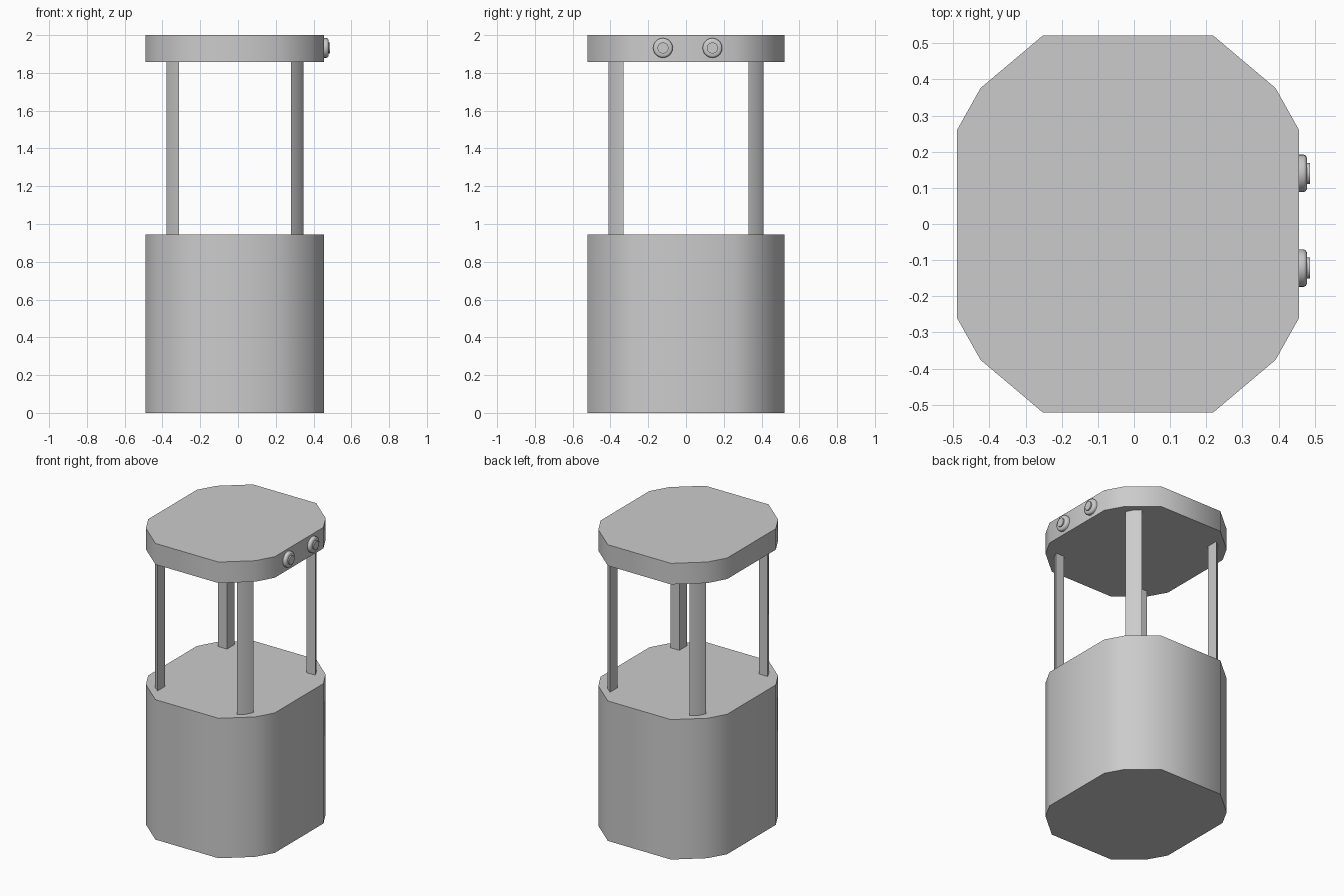
import bpy, bmesh, math

if "Cube" in bpy.data.objects:
    bpy.data.objects.remove(bpy.data.objects["Cube"])

CX = -0.0165  # centre of the eight-way symmetric housing outline


def finish(name, bm, angle):
    bmesh.ops.recalc_face_normals(bm, faces=bm.faces[:])
    me = bpy.data.meshes.new(name)
    bm.to_mesh(me)
    bm.free()
    ob = bpy.data.objects.new(name, me)
    bpy.context.collection.objects.link(ob)
    bpy.ops.object.select_all(action='DESELECT')
    bpy.context.view_layer.objects.active = ob
    ob.select_set(True)
    bpy.ops.object.shade_smooth_by_angle(angle=math.radians(angle))
    return ob


def prism(name, pts, z0, z1):
    bm = bmesh.new()
    low = [bm.verts.new((x + CX, y, z0)) for x, y in pts]
    high = [bm.verts.new((x + CX, y, z1)) for x, y in pts]
    bm.faces.new(low)
    bm.faces.new(high)
    n = len(pts)
    for i in range(n):
        j = (i + 1) % n
        bm.faces.new((low[i], low[j], high[j], high[i]))
    return finish(name, bm, 45)


# Housing outline: one quadrant mirrored into a closed loop
quad = [(0.473, 0.26), (0.408, 0.376), (0.236, 0.521)]
outline = (quad + [(-x, y) for x, y in reversed(quad)]
           + [(-x, -y) for x, y in quad] + [(x, -y) for x, y in reversed(quad)])
prism("lower_body", outline, 0, 0.945)
prism("top_cap", outline, 1.858, 2.0)

# Corner posts: wedge section with a slightly bowed outer face
wedge = [(0.297, 0.33), (0.363, 0.33), (0.339, 0.377), (0.297, 0.41)]
for sx, side in ((-1, "left"), (1, "right")):
    for sy, end in ((-1, "front"), (1, "back")):
        prism(f"{end}_{side}_post", [(x * sx, y * sy) for x, y in wedge], 0.945, 1.858)

# Stepped round knobs on the right side of the cap: (x, radius) profile
profile = [(0.45, 0.052), (0.469, 0.052), (0.475, 0.049), (0.479, 0.042),
           (0.479, 0.029), (0.487, 0.029)]
SEG = 24
for name, y in (("front_knob", -0.122), ("back_knob", 0.14)):
    bm = bmesh.new()
    rings = [[bm.verts.new((x, y + r * math.cos(math.tau * i / SEG),
                            1.932 + r * math.sin(math.tau * i / SEG)))
              for i in range(SEG)] for x, r in profile]
    for a, b in zip(rings, rings[1:]):
        for i in range(SEG):
            j = (i + 1) % SEG
            bm.faces.new((a[i], a[j], b[j], b[i]))
    bm.faces.new(rings[0])
    bm.faces.new(rings[-1])
    finish(name, bm, 40)
